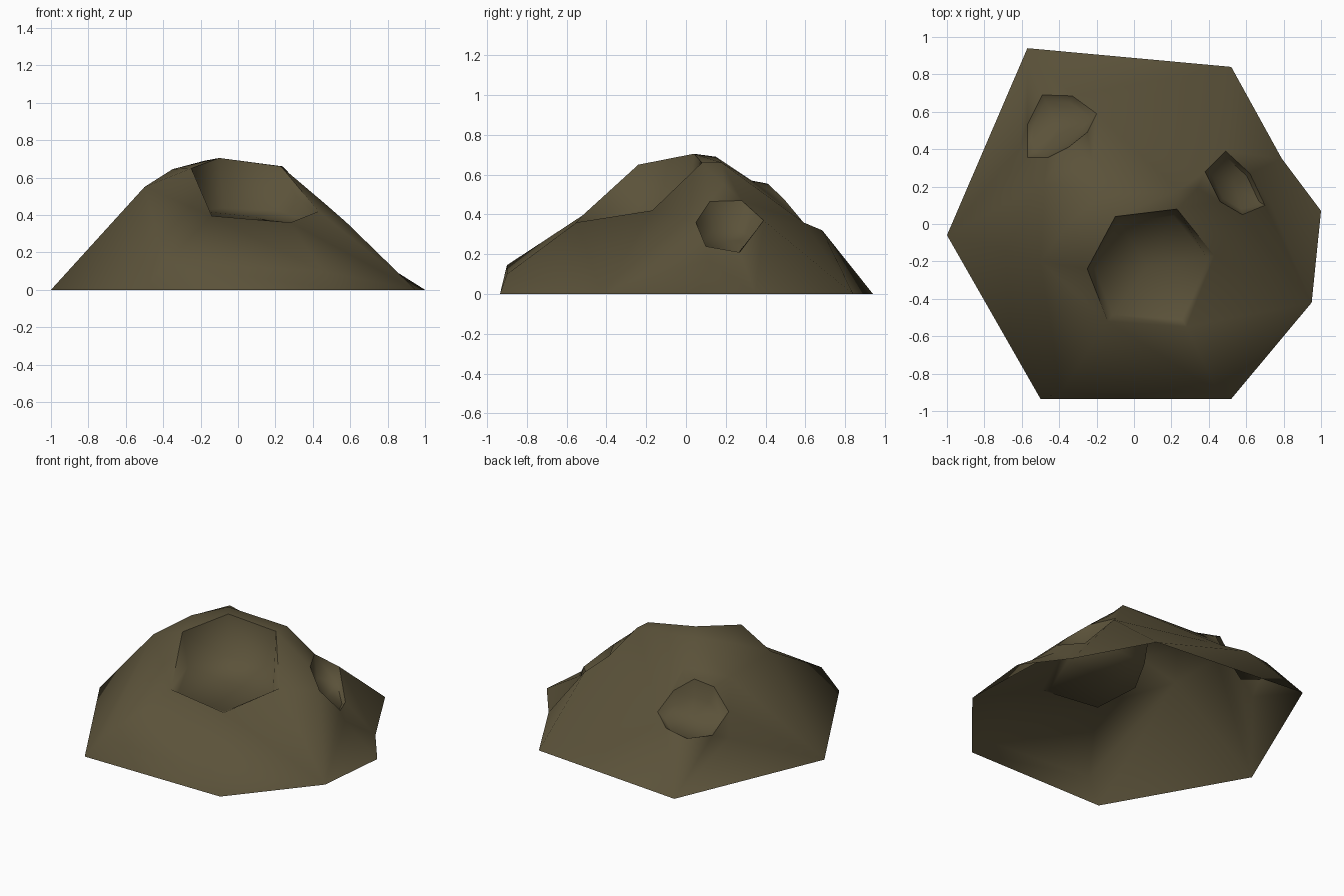
import bpy, bmesh, math
from mathutils import Vector
from mathutils.geometry import delaunay_2d_cdt

if "Cube" in bpy.data.objects:
    bpy.data.objects.remove(bpy.data.objects["Cube"], do_unlink=True)

# Ground outline of the mound
BASE = [(-1, -.06), (-.5, -.935), (.52, -.935), (.95, -.42),
        (1, .07), (.79, .35), (.52, .84), (-.57, .94)]

# Rims of the three hollows
FRONT_RIM = [(-.1, .04, .705), (.23, .08, .66), (.43, -.17, .42),
             (.28, -.55, .36), (-.14, -.52, .395), (-.25, -.24, .65)]
SIDE_RIM = [(.38, .28, .47), (.49, .39, .37), (.62, .27, .21),
            (.7, .1, .24), (.58, .05, .36), (.46, .12, .465)]
BACK_RIM = [(-.49, .69, .295), (-.33, .685, .32), (-.2, .59, .36), (-.25, .49, .48),
            (-.35, .41, .555), (-.46, .355, .51), (-.57, .355, .37), (-.57, .53, .276)]

# Fold running up the front left corner
FOLD = [(-.39, -.9, .145), (-.5, -.2, .55)]

# Knuckles on the ridges, and the feet of the overhanging lips
RIDGES = [(-.48, .22, .53), (-.35, 0, .645), (-.18, .15, .69), (-.22, .33, .57),
          (.24, .18, .66), (.34, .19, .55), (.45, -.9, .1),
          (-.61, .41, .22), (.73, .11, .17)]


def make_material(name, color):
    mat = bpy.data.materials.new(name)
    mat.use_nodes = True
    mat.diffuse_color = color
    shader = next(n for n in mat.node_tree.nodes if n.type == "BSDF_PRINCIPLED")
    shader.inputs["Base Color"].default_value = color
    shader.inputs["Roughness"].default_value = 0.9
    return mat


def add_hollow(bm, rim, flatness, drop, taper, crisp):
    """Drop steep walls from a closed rim to a fanned floor that lies flatter."""
    points = [v.co.copy() for v in rim]
    centre = sum(points, Vector()) / len(points)
    low = min(p.z for p in points)

    def sink(p):
        return Vector((p.x, p.y, low + (p.z - low) * flatness - drop))

    ring = [bm.verts.new(sink(p.lerp(centre, taper))) for p in points]
    middle = bm.verts.new(sink(centre))
    for i in range(len(rim)):
        j = (i + 1) % len(rim)
        bm.faces.new((rim[i], rim[j], ring[j], ring[i]))
        bm.faces.new((ring[i], ring[j], middle))
        if crisp:
            bm.edges.get((rim[i], rim[j])).smooth = False


# Gather loops, then skin the outer surface between them
loops = [[(x, y, 0) for x, y in BASE], FRONT_RIM, SIDE_RIM, BACK_RIM]
points, edges, groups = [], [], []
for loop in loops:
    start, count = len(points), len(loop)
    points += [Vector(p) for p in loop]
    groups.append(range(start, start + count))
    edges += [(start + i, start + (i + 1) % count) for i in range(count)]
edges.append((len(points), len(points) + 1))
points += [Vector(p) for p in FOLD + RIDGES]

result = delaunay_2d_cdt([p.xy for p in points], edges, [], 0, 1e-5)
triangles, origin = result[2], [ids[0] for ids in result[3]]

bm = bmesh.new()
verts = [bm.verts.new(p) for p in points]
for tri in triangles:
    ids = [origin[i] for i in tri]
    # Leave the hollows open, and skip slivers outside the ground outline
    if not any(all(i in group for i in ids) for group in groups):
        bm.faces.new([verts[i] for i in ids])

# Hollows: flatness, drop, taper, crisp rim
styles = [(.3, .02, .12, False), (.6, .03, .2, True), (.8, .03, .2, True)]
for group, style in zip(groups[1:], styles):
    add_hollow(bm, [verts[i] for i in group], *style)

# Everything on this open shell faces up and out
bmesh.ops.recalc_face_normals(bm, faces=bm.faces)
if sum(f.normal.z * f.calc_area() for f in bm.faces) < 0:
    bmesh.ops.reverse_faces(bm, faces=bm.faces)

mesh = bpy.data.meshes.new("rock_mound")
bm.to_mesh(mesh)
bm.free()
mesh.materials.append(make_material("olive brown rock", (.105, .085, .042, 1)))
mound = bpy.data.objects.new("rock_mound", mesh)
bpy.context.collection.objects.link(mound)

bpy.ops.object.select_all(action="DESELECT")
mound.select_set(True)
bpy.context.view_layer.objects.active = mound
bpy.ops.object.shade_smooth_by_angle(angle=math.radians(80))
